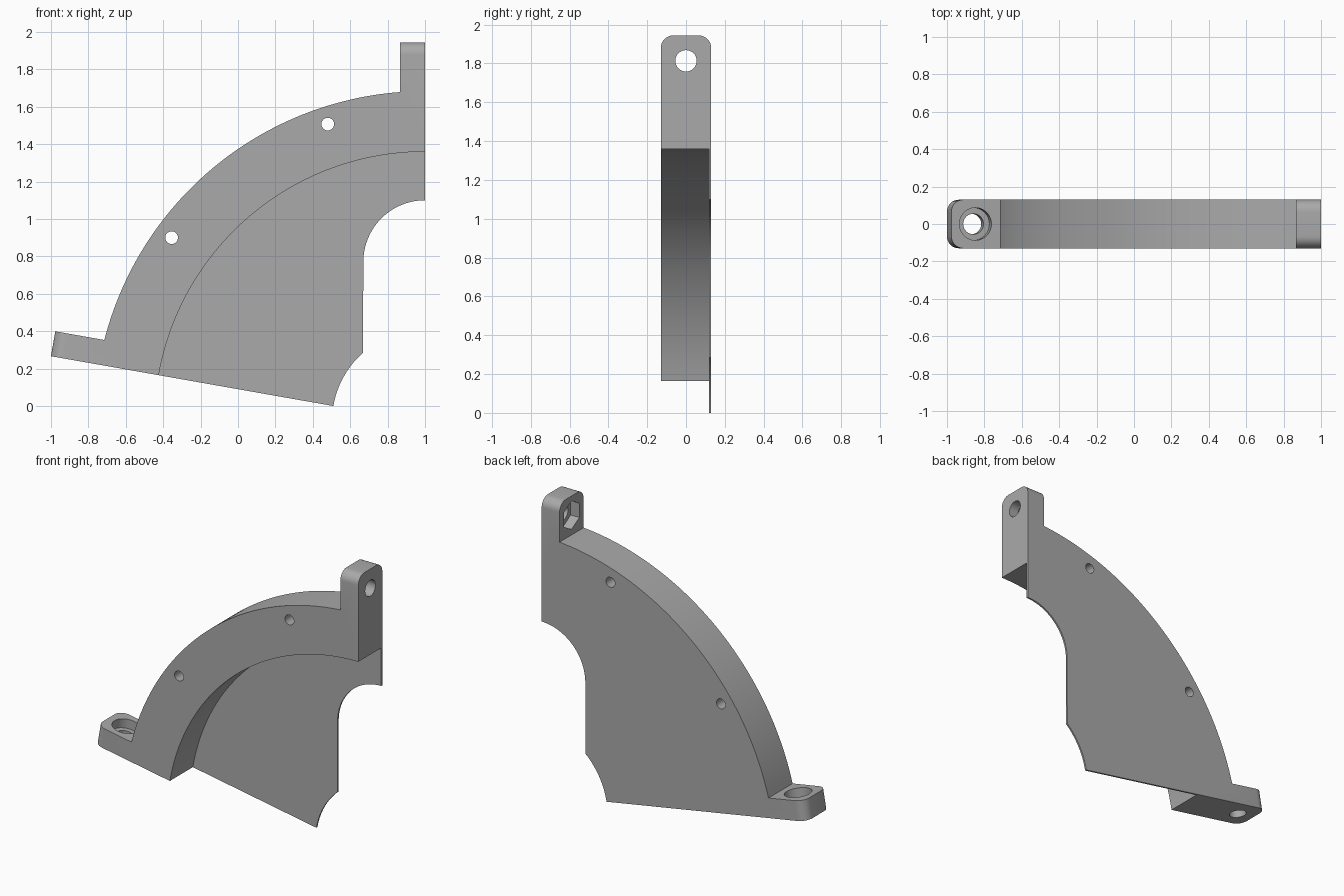
import bpy, bmesh
from math import sin, cos, asin, radians, pi
from mathutils import Vector, Matrix

if "Cube" in bpy.data.objects:
    bpy.data.objects.remove(bpy.data.objects["Cube"])

CX, CZ = 1.0, -0.0865            # common centre of the arcs
R_HUB, R_IN, R_OUT, R_TIP = 0.498, 1.446, 1.77, 2.031
HALF, SKIN, TAB = 0.13, 0.012, 0.135
END = radians(170)               # direction of the lower edge
R_BOLT = 1.90

grey = bpy.data.materials.new("mid grey")
grey.use_nodes = True
grey.diffuse_color = (0.4, 0.4, 0.4, 1)
grey.node_tree.nodes["Principled BSDF"].inputs["Base Color"].default_value = (0.4, 0.4, 0.4, 1)


def polar(r, a, cz=CZ):
    return Vector((CX + r * cos(a), 0, cz + r * sin(a)))


def arc(r, a, b, n, cz=CZ):
    return [polar(r, a + (b - a) * i / n, cz) for i in range(n + 1)]


def finish(bm, name):
    bmesh.ops.recalc_face_normals(bm, faces=bm.faces)
    mesh = bpy.data.meshes.new(name)
    bm.to_mesh(mesh)
    bm.free()
    ob = bpy.data.objects.new(name, mesh)
    bpy.context.collection.objects.link(ob)
    mesh.materials.append(grey)
    return ob


def extrude(points, y0, y1):
    bm = bmesh.new()
    face = bm.faces.new([bm.verts.new((p.x, y0, p.z)) for p in points])
    geo = bmesh.ops.extrude_face_region(bm, geom=[face])["geom"]
    bmesh.ops.translate(bm, vec=(0, y1 - y0, 0),
                        verts=[v for v in geo if isinstance(v, bmesh.types.BMVert)])
    return bm


def cutter(centre, axis, r, length, sides=32, spin=0.0):
    bm = bmesh.new()
    turn = Vector(axis).to_track_quat('Z', 'Y').to_matrix().to_4x4()
    bmesh.ops.create_cone(bm, cap_ends=True, segments=sides, radius1=r, radius2=r, depth=length,
                          matrix=Matrix.Translation(centre) @ turn @ Matrix.Rotation(spin, 4, 'Z'))
    ob = finish(bm, "hole_cutter")
    ob.hide_render = True
    return ob


def combine(target, tool, operation):
    mod = target.modifiers.new(operation, 'BOOLEAN')
    mod.operation, mod.solver, mod.object = operation, 'EXACT', tool
    bpy.context.view_layer.objects.active = target
    bpy.ops.object.modifier_apply(modifier=mod.name)
    bpy.data.objects.remove(tool)


# Thick rim with a mounting tab at each end
across = Vector((sin(END), 0, -cos(END)))          # lower tab thickness direction
low_tip, top_tip = polar(R_TIP, END), polar(R_TIP, pi / 2)
left = Vector((-TAB, 0, 0))
shift = asin(TAB / R_OUT)
top_foot = polar(R_OUT, pi / 2 + shift)
outline = arc(R_IN, pi / 2, END, 48)
across = Vector((cos(END - pi / 2), 0, sin(END - pi / 2)))
outline += [low_tip, low_tip + across * TAB]
outline += arc(R_OUT, END - shift, pi / 2 + shift, 56)
outline += [top_tip + left, top_tip]
bm = extrude(outline, -HALF, HALF)


# Round the tab corners
def on_edge(edge, a, b):
    ends = [Vector((v.co.x, 0, v.co.z)) for v in edge.verts]
    return any((ends[0] - p).length < 1e-4 and (ends[1] - q).length < 1e-4
               for p, q in ((a, b), (b, a)))


corners = [e for e in bm.edges if on_edge(e, top_tip, top_tip + left)
           or on_edge(e, low_tip, low_tip + across * TAB)]
bmesh.ops.bevel(bm, geom=corners, offset=0.065, segments=8, profile=0.5, affect='EDGES')
body = finish(bm, "quadrant_bracket")

# Thin back web with hub cut-outs
web = arc(R_IN + 0.05, pi / 2, END, 48)
web += arc(R_HUB, END, pi - asin(0.372 / R_HUB), 14)
web += arc(0.33, pi, pi / 2, 20, cz=0.77)
web_ob = finish(extrude(web, HALF - SKIN, HALF), "back_web")
combine(body, web_ob, 'UNION')

# Pin holes through the rim
for x, z in ((0.48, 1.507), (-0.355, 0.90)):
    combine(body, cutter((x, 0, z), (0, 1, 0), 0.034, 1), 'DIFFERENCE')

# Upper tab: bolt hole with hexagonal nut pocket
bolt = polar(R_BOLT, pi / 2)
combine(body, cutter(bolt, (1, 0, 0), 0.055, 0.6), 'DIFFERENCE')
combine(body, cutter(bolt + left, (1, 0, 0), 0.097, 0.13, 6), 'DIFFERENCE')

# Lower tab: bolt hole with round counterbore
bolt = polar(R_BOLT, END)
combine(body, cutter(bolt, across, 0.055, 0.6), 'DIFFERENCE')
combine(body, cutter(bolt + across * TAB, across, 0.087, 0.13), 'DIFFERENCE')

bpy.ops.object.select_all(action='DESELECT')
body.select_set(True)
bpy.context.view_layer.objects.active = body
bpy.ops.object.shade_smooth_by_angle(angle=radians(30))
